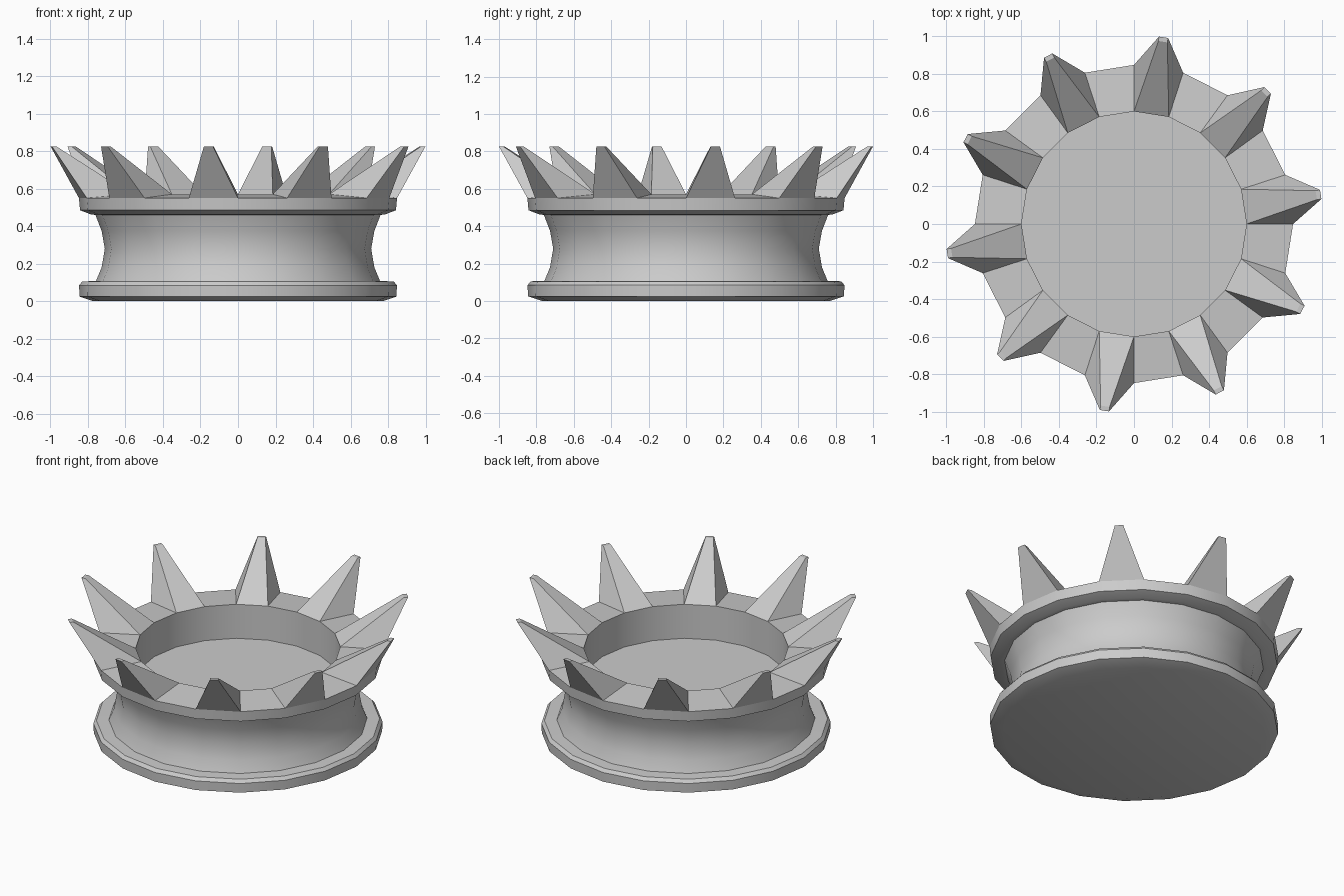
import bpy, bmesh
from math import cos, sin, radians
from mathutils import Vector

if "Cube" in bpy.data.objects:
    bpy.data.objects.remove(bpy.data.objects["Cube"])

N = 20  # sides of the round body
# (radius, height) from the underside, up the outside, over the rim, into the bowl
PROFILE = [(0.77, 0.0), (0.845, 0.025), (0.847, 0.085), (0.83, 0.105), (0.757, 0.108),
           (0.727, 0.18), (0.71, 0.28), (0.727, 0.375), (0.76, 0.46), (0.785, 0.463),
           (0.842, 0.485), (0.848, 0.55), (0.6, 0.57), (0.6, 0.35)]
RIM = 11  # profile segment forming the sloping rim top


def polar(r, deg, z):
    return Vector((r * cos(radians(deg)), r * sin(radians(deg)), z))


bm = bmesh.new()
# Lathed body with closed underside and bowl floor
rings = [[bm.verts.new(polar(r, i * 360 / N, z)) for i in range(N)] for r, z in PROFILE]
rim_faces = []
for k in range(len(rings) - 1):
    a, b = rings[k], rings[k + 1]
    for i in range(N):
        j = (i + 1) % N
        f = bm.faces.new((a[i], a[j], b[j], b[i]))
        if k == RIM and i % 2 == 0:
            rim_faces.append((i, f))
bm.faces.new(rings[0][::-1])
bm.faces.new(rings[-1])

# Spikes: every second rim face drawn up and outward to a small flat tip
flat = []
for i, f in rim_faces:
    tip = bmesh.ops.extrude_discrete_faces(bm, faces=[f])["faces"][0]
    mid = (i + 0.5) * 360 / N
    for v in tip.verts:
        r = 1.008 if v.co.xy.length > 0.7 else 0.984
        ang = i * 360 / N
        on_start = (v.co.xy - polar(v.co.xy.length, ang, 0).xy).length < 0.01
        v.co = polar(r, mid + (-1.4 if on_start else 1.4), 0.825)
    flat.append(tip)
    flat += [g for e in tip.edges for g in e.link_faces if g is not tip]

bmesh.ops.recalc_face_normals(bm, faces=bm.faces)
bm.faces.index_update()
flat_ids = [f.index for f in flat]
me = bpy.data.meshes.new("spiked_bowl")
bm.to_mesh(me)
bm.free()
ob = bpy.data.objects.new("spiked_bowl", me)
bpy.context.collection.objects.link(ob)
bpy.context.view_layer.objects.active = ob
ob.select_set(True)
bpy.ops.object.shade_smooth_by_angle(angle=radians(25))
for n in flat_ids:
    me.polygons[n].use_smooth = False
